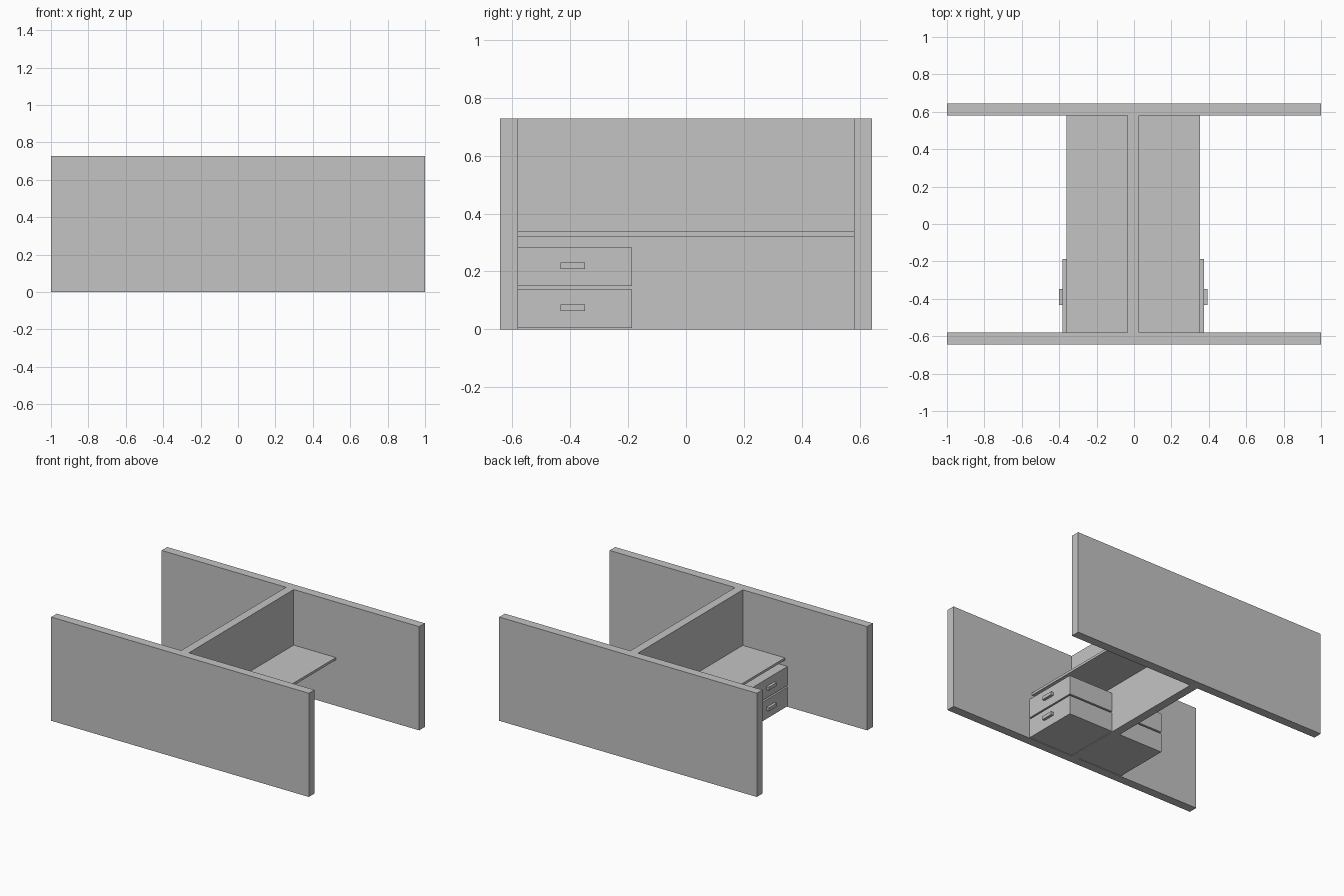
import bpy

if "Cube" in bpy.data.objects:
    bpy.data.objects.remove(bpy.data.objects["Cube"])

# One flat colour for the whole workstation
grey = bpy.data.materials.new("light_grey")
grey.diffuse_color = (0.55, 0.55, 0.55, 1)
grey.use_nodes = True
grey.node_tree.nodes["Principled BSDF"].inputs["Base Color"].default_value = grey.diffuse_color

CX = -0.004      # centre line of the divider
WALL_IN = 0.581  # inner face of the end panels


def box(name, x, y, z):
    """Axis-aligned box from (min, max) pairs."""
    bpy.ops.mesh.primitive_cube_add(size=1)
    ob = bpy.context.object
    ob.name = ob.data.name = name
    spans = [sorted(s) for s in (x, y, z)]
    ob.location = [(a + b) / 2 for a, b in spans]
    ob.scale = [b - a for a, b in spans]
    bpy.ops.object.transform_apply(location=True, rotation=False, scale=True)
    ob.data.materials.append(grey)
    return ob


# Long end panels
box("front_panel", (-1, 1), (-0.643, -WALL_IN), (0, 0.728))
box("back_panel", (-1, 1), (WALL_IN, 0.643), (0, 0.728))

# Central divider joining the panels
box("divider", (CX - 0.03, CX + 0.03), (-WALL_IN, WALL_IN), (0, 0.728))

# A desk top and two drawers on each side of the divider
for side, s in (("left", -1), ("right", 1)):
    def span(a, b):
        return (CX + s * a, CX + s * b)

    box(side + "_desk_top", span(0.03, 0.357), (-WALL_IN, WALL_IN), (0.321, 0.338))
    for level, z0 in (("lower", 0.004), ("upper", 0.149)):
        box(f"{side}_{level}_drawer", span(0.03, 0.377),
            (-WALL_IN, -0.186), (z0, z0 + 0.134))
        box(f"{side}_{level}_handle", span(0.377, 0.396),
            (-0.434, -0.348), (z0 + 0.059, z0 + 0.082))
